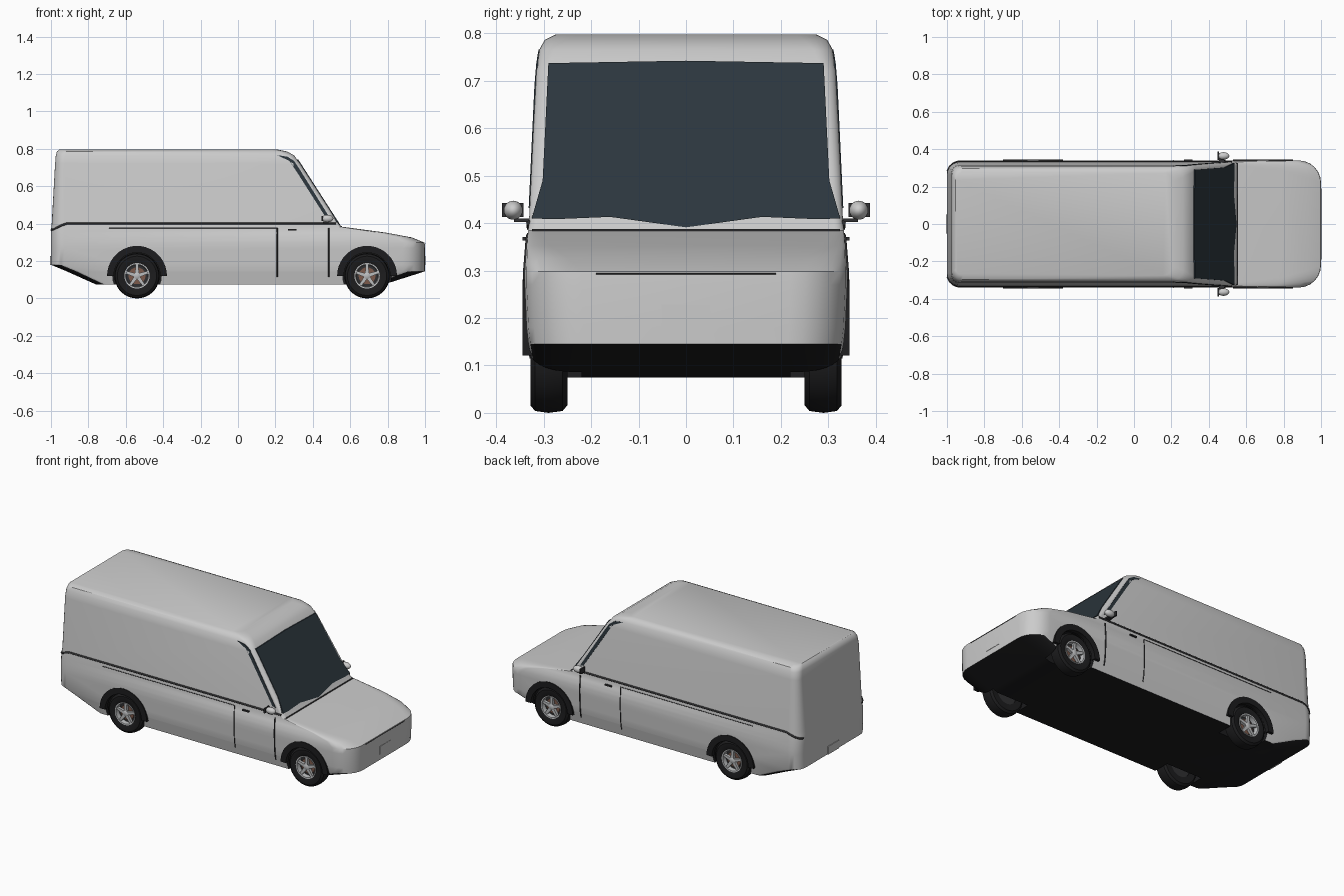
import bpy, bmesh
from math import sin, cos, pi, sqrt, hypot

if "Cube" in bpy.data.objects:
    bpy.data.objects.remove(bpy.data.objects["Cube"])

def material(name, r, g, b):
    m = bpy.data.materials.new(name)
    m.diffuse_color = (r, g, b, 1)
    m.use_nodes = True
    m.node_tree.nodes["Principled BSDF"].inputs["Base Color"].default_value = m.diffuse_color
    return m

BLACK = material("black_plastic", .012, .012, .013)
GLASS = material("dark_glass", .025, .037, .047)
TRIM = material("seam_grey", .03, .03, .032)
RUST = material("brake_brown", .2, .1, .07)
STEEL = material("light_alloy", .5, .51, .52)

def smooth(ob, angle=35):
    bpy.ops.object.select_all(action='DESELECT')
    ob.select_set(True)
    bpy.context.view_layer.objects.active = ob
    bpy.ops.object.shade_smooth_by_angle(angle=angle * pi / 180)

def loft(name, rings, mat=None, closed=False):
    """Skin a list of equal-length rings; cap the ends unless closed."""
    bm = bmesh.new()
    R = [[bm.verts.new(p) for p in ring] for ring in rings]
    n = len(R[0])
    for a, b in zip(R, R[1:] + (R[:1] if closed else [])):
        for i in range(n):
            j = (i + 1) % n
            bm.faces.new((a[i], a[j], b[j], b[i]))
    if not closed:
        bm.faces.new(R[0])
        bm.faces.new(R[-1])
    bmesh.ops.recalc_face_normals(bm, faces=bm.faces)
    me = bpy.data.meshes.new(name)
    bm.to_mesh(me)
    bm.free()
    ob = bpy.data.objects.new(name, me)
    bpy.context.collection.objects.link(ob)
    if mat:
        me.materials.append(mat)
    smooth(ob)
    return ob

def lathe(name, cx, cz, side, profile, mat=None, closed=False, n=36):
    """Revolve (radius, y) points around a y axis."""
    return loft(name, [[(cx + r * cos(2 * pi * i / n), side * y, cz + r * sin(2 * pi * i / n))
                        for i in range(n)] for r, y in profile], mat, closed)

def side_plate(name, pts, y0, y1, side, mat=None):
    return loft(name, [[(x, side * y, z) for x, z in pts] for y in (y0, y1)], mat)

def box(name, x0, x1, y0, y1, z0, z1, mat=None):
    return side_plate(name, [(x0, z0), (x1, z0), (x1, z1), (x0, z1)], y0, y1, 1, mat)

def tube(name, pts, radius, mat):
    cu = bpy.data.curves.new(name, 'CURVE')
    cu.dimensions = '3D'
    cu.bevel_depth = radius
    cu.bevel_resolution = 1
    cu.use_fill_caps = True
    sp = cu.splines.new('POLY')
    sp.points.add(len(pts) - 1)
    for p, q in zip(sp.points, pts):
        p.co = (*q, 1)
    cu.materials.append(mat)
    ob = bpy.data.objects.new(name, cu)
    bpy.context.collection.objects.link(ob)
    bpy.ops.object.select_all(action='DESELECT')
    ob.select_set(True)
    bpy.context.view_layer.objects.active = ob
    bpy.ops.object.convert(target='MESH')

# Body levels: z, rear x, front x, half width, rear corner radius, front corner radius
LEVELS = [
    (.075, -.76, .78, .318, .06, .08), (.145, -.916, 1, .332, .07, .12),
    (.18, -1, 1, .336, .07, .12), (.27, -1, 1, .34, .07, .12),
    (.298, -1, .998, .34, .07, .12), (.326, -1, .93, .338, .07, .09),
    (.352, -1, .79, .336, .07, .05), (.384, -.998, .552, .333, .07, .02),
    (.40, -.996, .538, .331, .07, .02), (.72, -.978, .333, .316, .05, .03),
    (.765, -.974, .300, .309, .05, .04), (.786, -.968, .262, .298, .05, .05),
    (.797, -.955, .205, .275, .04, .05)]

def level_at(z):
    for a, b in zip(LEVELS, LEVELS[1:]):
        if a[0] <= z <= b[0]:
            t = (z - a[0]) / (b[0] - a[0])
            return [u + t * (v - u) for u, v in zip(a, b)]

def on_side(x, z, side):
    """Point on the body side, following the rounded rear corner."""
    _, x0, _, w, r, _ = level_at(z)
    d = min(r, max(0, x0 + r - x))
    return (x, side * (w - r + sqrt(r * r - d * d)), z)

def body_ring(z, x0, x1, w, rr, rf, n=7):
    pts = []
    for cx, cy, r, start in ((x1 - rf, w - rf, rf, 0), (x0 + rr, w - rr, rr, 1),
                             (x0 + rr, rr - w, rr, 2), (x1 - rf, rf - w, rf, 3)):
        for i in range(n):
            a = (start + i / (n - 1)) * pi / 2
            pts.append((cx + r * cos(a), cy + r * sin(a), z))
    return pts

# Body shell with wheel wells cut out
WHEELS = (-.54, .69)
AZ = .121
body = loft("van_body", [body_ring(*l) for l in LEVELS])
for x in WHEELS:
    for s in (1, -1):
        cut = lathe("well_cutter", x, AZ, s, [(.13, .22), (.13, .42)])
        cut.hide_render = True
        mod = body.modifiers.new("well", 'BOOLEAN')
        mod.operation = 'DIFFERENCE'
        mod.solver = 'EXACT'
        mod.object = cut
        bpy.context.view_layer.objects.active = body
        bpy.ops.object.modifier_apply(modifier="well")
        bpy.data.objects.remove(cut)
me = body.data
me.materials.clear()
me.materials.append(None)
me.materials.append(BLACK)
for f in me.polygons:
    c = f.center
    in_well = abs(c.y) < .322 and min(hypot(c.x - x, c.z - AZ) for x in WHEELS) < .1315
    f.material_index = 1 if f.normal.z < -.5 or in_well else 0
smooth(body)

# Windscreen
outline = [(0, .391), (.16, .413), (.28, .408), (.325, .41), (.302, .49), (.29, .737), (0, .742)]
outline += [(-y, z) for y, z in outline[-2:0:-1]]
loft("windscreen", [[(.545 - (z - .39) * .643 + d, y, z) for y, z in outline] for d in (-.02, .004)], GLASS)
tube("bonnet_seam", [(.553, -.325, .384), (.553, .325, .384)], .004, TRIM)
tube("bonnet_front_line", [(1, -.19, .293), (1, .19, .293)], .0015, TRIM)

# Number plates without lettering
for name, x in (("front_plate", 1), ("rear_plate", -1)):
    box(name, x - .004, x + .002 if x > 0 else x + .004, -.052, .052, .179, .228)

for s in (1, -1):
    # Slim side quarter glass beside the windscreen pillar
    sliver = [(.21, .766), (.265, .758), (.30, .735), (.33, .69), (.49, .432), (.465, .44), (.325, .66), (.275, .735)]
    loft("quarter_glass", [[(x, s * (level_at(z)[3] + d), z) for x, z in sliver]
                           for d in (-.012, .002)], GLASS)
    # Belt line and door seams
    tube("belt_line", [on_side(x, z, s) for x, z in
                       ((-.997, .366), (-.985, .37), (-.965, .38), (-.94, .392), (-.915, .4), (.525, .4))], .006, TRIM)
    tube("sliding_rail", [on_side(x, .377, s) for x in (-.69, .21)], .002, TRIM)
    for x, r in ((.21, .003), (.485, .004)):
        tube("door_seam", [on_side(x, z, s) for z in (.115, .145, .18, .27, .298, .376)], r, TRIM)
    # Door handle
    box("door_handle", .268, .312, s * .33, s * .344, .363, .371, TRIM)
    # Wing mirror
    bpy.ops.mesh.primitive_uv_sphere_add(segments=24, ring_count=12, location=(.478, s * .364, .427))
    m = bpy.context.object
    m.name = "wing_mirror"
    m.scale = (.032, .02, .02)
    smooth(m, 60)
    box("mirror_glass", .446, .454, s * .342, s * .388, .413, .442, TRIM)
    box("mirror_arm", .455, .485, s * .32, s * .362, .402, .41, TRIM)

    for x in WHEELS:
        # Wheel arch flare
        arc = [i * pi / 20 for i in range(21)]
        flare = [(x + .16 * cos(a), AZ + .16 * sin(a)) for a in arc]
        flare += [(x + .124 * cos(a), AZ + .124 * sin(a)) for a in reversed(arc)]
        side_plate("arch_flare", flare, .318, .344, s, BLACK)
        # Tyre, rim, brake disc and hub
        lathe("tyre", x, AZ, s, [(.066, .252), (.105, .25), (.117, .26), (.121, .29), (.117, .318),
                                 (.105, .328), (.076, .328), (.066, .322)], BLACK, True)
        lathe("rim", x, AZ, s, [(.068, .30), (.068, .328), (.061, .327), (.058, .30)], STEEL, True)
        lathe("wheel_back", x, AZ, s, [(.067, .256), (.067, .298)], TRIM)
        lathe("brake_disc", x, AZ, s, [(.045, .298), (.045, .306)], RUST)
        lathe("hub", x, AZ, s, [(.018, .3), (.018, .322), (.012, .326)], STEEL)
        # Five spokes
        for k in range(5):
            a = pi / 2 + k * 2 * pi / 5
            spoke = [(x + u * cos(a) - v * sin(a), AZ + u * sin(a) + v * cos(a))
                     for u, v in ((.008, -.011), (.063, -.007), (.063, .007), (.008, .011))]
            side_plate("wheel_spoke", spoke, .307, .323, s, STEEL)
